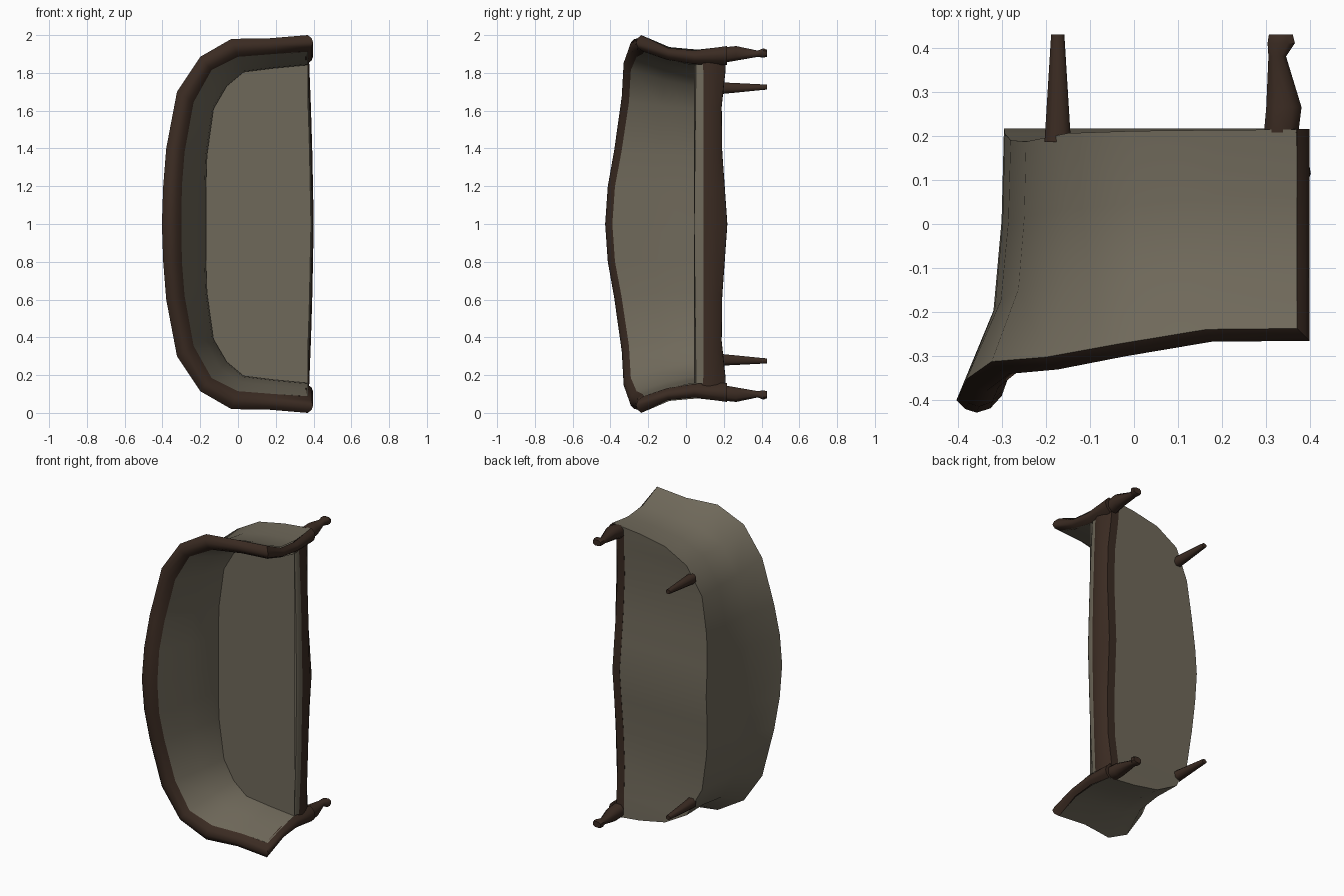
import bpy, bmesh, math
from mathutils import Vector

if "Cube" in bpy.data.objects:
    bpy.data.objects.remove(bpy.data.objects["Cube"])

def material(name, rgb):
    m = bpy.data.materials.new(name)
    m.diffuse_color = (*rgb, 1)
    m.use_nodes = True
    m.node_tree.nodes["Principled BSDF"].inputs["Base Color"].default_value = m.diffuse_color
    return m

FABRIC = material("taupe fabric", (0.160, 0.141, 0.103))
WOOD = material("dark wood", (0.043, 0.024, 0.016))

def make(name, verts, faces, mat, angle=40):
    me = bpy.data.meshes.new(name)
    me.from_pydata([tuple(v) for v in verts], [], faces)
    bm = bmesh.new()
    bm.from_mesh(me)
    bmesh.ops.recalc_face_normals(bm, faces=bm.faces)
    bm.to_mesh(me)
    bm.free()
    ob = bpy.data.objects.new(name, me)
    bpy.context.collection.objects.link(ob)
    me.materials.append(mat)
    bpy.ops.object.select_all(action='DESELECT')
    ob.select_set(True)
    bpy.context.view_layer.objects.active = ob
    bpy.ops.object.shade_smooth_by_angle(angle=math.radians(angle))
    return ob

def loft(name, rows, mat, closed=False, caps=False, angle=40):
    n = len(rows[0])
    verts = [p for r in rows for p in r]
    faces = []
    for i in range(len(rows) - 1):
        for j in range(n if closed else n - 1):
            k = (j + 1) % n
            faces.append((i*n + j, i*n + k, (i+1)*n + k, (i+1)*n + j))
    if caps:
        faces += [tuple(range(n)), tuple(range((len(rows)-1)*n, len(rows)*n))]
    return make(name, verts, faces, mat, angle)

def both(half):
    """Mirror a centre-to-arm list of rows over the middle of the sofa (z = 1)."""
    flip = [[Vector((p.x, p.y, 2 - p.z)) for p in r] for r in half[:0:-1]]
    return flip + half

def table(points, u):
    """Read a value at u from a short list of (u, value) pairs."""
    for (a, va), (b, vb) in zip(points, points[1:]):
        if u <= b:
            return va + (vb - va)*(u - a)/(b - a)
    return points[-1][1]

# The sofa lies on its end: length along z, depth along x, its top towards -y.
# Plan curves from back centre to arm front: (x, distance from middle)
TOP_OUT = [(-.403, 0), (-.396, .2), (-.38, .4), (-.323, .7), (-.2, .885), (-.035, .98), (.165, .983), (.37, 1.0)]
TOP_IN = [(-.30, 0), (-.297, .2), (-.283, .38), (-.235, .645), (-.14, .815), (0, .885), (.19, .9), (.37, .912)]
LOW_OUT = [(-.295, 0), (-.293, .18), (-.28, .38), (-.245, .62), (-.15, .8), (0, .885), (.18, .92), (.37, .94)]
LOW_IN = [(-.17, 0), (-.17, .18), (-.165, .36), (-.13, .61), (-.06, .73), (.03, .805), (.19, .825), (.37, .842)]
TOP_Y = [-.40, -.386, -.352, -.312, -.302, -.272, -.239, -.237]
# Wavy lower edge and bowed front edge, by distance from the middle
BOTTOM = [(0, .217), (.2, .203), (.38, .19), (.62, .187), (.8, .206), (.95, .215)]
FRONT = [(0, .398), (.2, .394), (.5, .388), (.845, .374), (1, .37)]
SECTION = [(0, 0), (.2, -.02), (.45, -.028), (.75, -.018), (1, .01), (.5, .04)]

def mix(a, b, f, y):
    return Vector((a[0] + (b[0]-a[0])*f, y, 1 + a[1] + (b[1]-a[1])*f))

outer, inner, rim = [], [], []
for i, (to, ti, lo, li, y) in enumerate(zip(TOP_OUT, TOP_IN, LOW_OUT, LOW_IN, TOP_Y)):
    t = max(0, (i - 3)/4)
    b = table(BOTTOM, lo[1])
    outer.append([mix(lo, to, f, b + (y - b)*h)
                  for f, h in ((0, 0), (.05 - .33*t, .34), (.22 - .28*t, .67), (1, 1))])
    inner.append([mix(li, ti, f, 0.06 + (y + .01 - 0.06)*h)
                  for f, h in ((0, 0), (.06, .14), (.4, .52), (1, 1))])
    rim.append([mix(to, ti, f, y + d) for f, d in SECTION])

# Mitre the rim at the arm and carry it down the arm front
for p, (f, d) in zip(rim[-1], SECTION):
    p.x = .37 - d
for y, u0, u1 in ((-.095, .932, .868), (.045, .918, .846), (.216, .942, .842)):
    rim.append([Vector((.37 - d, y, 1 + u0 + (u1 - u0)*f)) for f, d in SECTION])

# Upholstered shell and wooden rim
loft("outer_shell", both(outer), FABRIC, angle=60)
loft("inner_back", both(inner), FABRIC, angle=60)
loft("top_rim", both(rim), WOOD, closed=True, caps=True, angle=50)

# Bottom panel following the wavy lower edge, behind the front rail
bottom = []
for r in outer:
    p, u = r[0], r[0].z - 1
    bottom.append([p.copy(), Vector((max(p.x, table(FRONT, u) - .075), p.y, p.z))])
loft("underside", both(bottom), FABRIC, angle=60)

# Seat cushion with a shallow front edge
stops = [0, .2, .4, .6, .845]
front = [[Vector((table(FRONT, u) - .004, .043 + .012*u, 1 + u))] for u in stops]
front = [r[0] for r in both(front)]
outline = [Vector((r[0].x, .043, r[0].z)) for r in both(inner)]
make("seat", outline + [p + Vector((-.008, 0, 0)) for p in front[::-1]],
     [tuple(range(len(outline) + len(front)))], FABRIC)
loft("seat_front", [[p + Vector((-.008, 0, 0)), p + Vector((0, .012, 0)), p + Vector((0, .055, 0))]
                    for p in front], FABRIC)

# Front rail: bevelled face and a wavy lower edge
rail = []
for u in [0, .2, .38, .62, .8, .88]:
    x, y = table(FRONT, u), table(BOTTOM, u)
    rail.append([Vector((px, py, 1 + u)) for px, py in
                 ((x - .05, .085), (x - .006, .085), (x + .003, .115), (x - .006, .165),
                  (x - .028, y + .001), (x - .08, y + .002))])
loft("front_rail", both(rail), WOOD, closed=True, caps=True, angle=40)

def leg(name, sections, side):
    """Rows of (y, x min, x max, u min, u max), chamfered at the corners."""
    rows = []
    for y, x0, x1, u0, u1 in sections:
        cx, cu = (x0+x1)/2, (u0+u1)/2
        rows.append([Vector((cx + (x1-x0)/2*a, y, 1 + side*(cu + (u1-u0)/2*b)))
                     for a, b in ((1, .5), (.5, 1), (-.5, 1), (-1, .5),
                                  (-1, -.5), (-.5, -1), (.5, -1), (1, -.5))])
    loft(name, rows, WOOD, closed=True, caps=True, angle=50)

# Curved front legs and tapered back legs
FRONT_LEG = [(.208, .295, .373, .855, .936), (.265, .30, .38, .865, .942),
             (.38, .305, .345, .885, .918), (.41, .303, .365, .88, .93), (.43, .306, .36, .886, .922)]
BACK_LEG = [(.186, -.203, -.143, .688, .75), (.43, -.188, -.158, .712, .738)]
for side in (1, -1):
    leg("front_leg", FRONT_LEG, side)
    leg("back_leg", BACK_LEG, side)
